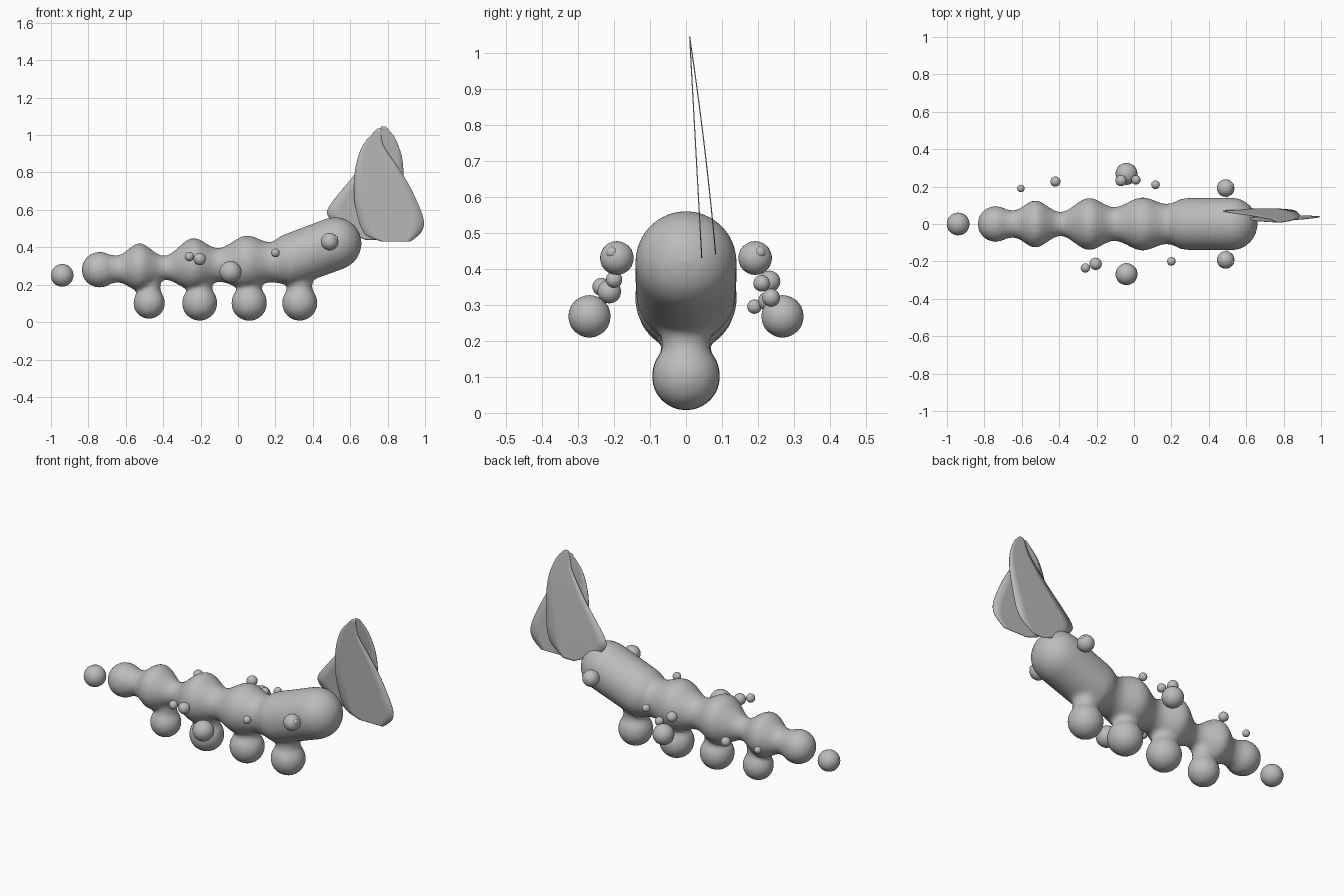
import bpy, bmesh, math
from mathutils import Vector, Matrix

cube = bpy.data.objects.get("Cube")
if cube:
    bpy.data.objects.remove(cube)

grey = bpy.data.materials.new("plain grey")
grey.use_nodes = True
grey.diffuse_color = (0.5, 0.5, 0.5, 1)
grey.node_tree.nodes["Principled BSDF"].inputs["Base Color"].default_value = (0.5, 0.5, 0.5, 1)


def finish(name, bm):
    bmesh.ops.recalc_face_normals(bm, faces=bm.faces)
    for f in bm.faces:
        f.smooth = True
    mesh = bpy.data.meshes.new(name)
    bm.to_mesh(mesh)
    bm.free()
    mesh.materials.append(grey)
    obj = bpy.data.objects.new(name, mesh)
    bpy.context.collection.objects.link(obj)
    return obj


def ball(bm, centre, r):
    bmesh.ops.create_icosphere(bm, subdivisions=3, radius=r, matrix=Matrix.Translation(centre))


def ball_object(name, centre, r):
    bm = bmesh.new()
    ball(bm, centre, r)
    finish(name, bm)


def spline(points, steps):
    """Smooth curve through points of any dimension."""
    pts = [Vector(p) for p in points]
    pts = [pts[0]] + pts + [pts[-1]]
    out = []
    for a, b, c, d in zip(pts, pts[1:], pts[2:], pts[3:]):
        for i in range(steps):
            t = i / steps
            out.append(0.5 * (2 * b + (c - a) * t + (2 * a - 5 * b + 4 * c - d) * t * t
                              + (3 * b - a - 3 * c + d) * t ** 3))
    return out + [pts[-1]]


def tube(bm, points, u, v, sides=32):
    """Closed tube through (x, y, z, radius) points, rings spanned by u and v."""
    rings = []
    for p in spline(points, 8):
        ring = []
        for i in range(sides):
            a = 2 * math.pi * i / sides
            ring.append(bm.verts.new(p.xyz + p.w * (math.cos(a) * u + math.sin(a) * v)))
        rings.append(ring)
    for r, s in zip(rings, rings[1:]):
        for i in range(sides):
            j = (i + 1) % sides
            bm.faces.new((r[i], r[j], s[j], s[i]))
    bm.faces.new(rings[0])
    bm.faces.new(rings[-1])


X, Y, Z = Vector((1, 0, 0)), Vector((0, 1, 0)), Vector((0, 0, 1))

# Segmented body with a rounded tail
body = bmesh.new()
segments = [(-.74, .28, .095), (-.635, .285, .074), (-.525, .295, .127), (-.39, .29, .064),
            (-.245, .31, .14), (-.105, .305, .09), (.04, .32, .143), (.17, .32, .108),
            (.29, .33, .14)]
tube(body, [(x, 0, z, r) for x, z, r in segments], Y, Z)
ball(body, (-.74, 0, .28), .097)

# Long head, tilted upwards
neck, crown = Vector((.29, 0, .335)), Vector((.52, 0, .42))
ball(body, neck, .14)
ball(body, crown, .142)
tube(body, [(*neck, .14), (*crown, .142)], Y, (crown - neck).cross(Y).normalized())

# Four stubby legs
for x, r in ((-.475, .086), (-.205, .096), (.06, .097), (.33, .096)):
    ball(body, (x, 0, .102), r)
    tube(body, [(x, 0, .1, r * .85), (x, 0, .2, r * .7), (x, 0, .28, r)], X, Y)

# Fuse body, head and legs into one soft skin
skin = finish("body_with_legs", body)
remesh = skin.modifiers.new("fuse", 'REMESH')
remesh.mode = 'VOXEL'
remesh.voxel_size = 0.012
remesh.use_smooth_shade = True
smooth = skin.modifiers.new("soften", 'SMOOTH')
smooth.factor = 0.5
smooth.iterations = 8

# Loose ball beyond the tail
ball_object("tail_ball", (-.94, 0, .25), .061)

# Mirrored eyes, pupils and large side balls
for side, s in (("left", 1), ("right", -1)):
    ball_object(side + "_eye", (.49, s * .192, .43), .047)
    ball_object(side + "_pupil", (.519, s * .205, .445), .017)
    ball_object(side + "_side_ball", (-.04, s * .268, .268), .059)

# Small balls scattered along both flanks
for i, (x, y, z, r) in enumerate([
        (-.26, -.235, .35, .025), (-.205, -.213, .337, .033), (.2, -.2, .37, .023),
        (-.605, .19, .295, .02), (-.42, .227, .31, .027), (-.07, .232, .365, .03),
        (.01, .236, .32, .025), (.115, .21, .36, .023)]):
    ball_object("flank_ball_%d" % (i + 1), (x, y, z), r)


# Two thin crossing petals behind the head
def petal(name, rows, lean, bend):
    """Sheet through (z, left x, right x) rows, leaning backwards below its tip."""
    bm = bmesh.new()
    lines = []
    for z, x0, x1 in spline(rows, 4):
        d = 1.045 - z
        y = .01 + lean * d - bend * d * d
        lines.append([bm.verts.new((x0 + (x1 - x0) * i / 6, y, z)) for i in range(7)])
    for a, b in zip(lines, lines[1:]):
        for i in range(6):
            bm.faces.new((a[i], a[i + 1], b[i + 1], b[i]))
    solid = finish(name, bm).modifiers.new("thickness", 'SOLIDIFY')
    solid.thickness = 0.003
    solid.offset = 0


petal("front_petal", [(1.035, .745, .765), (.95, .67, .775), (.85, .633, .84), (.75, .62, .905),
                      (.65, .622, .955), (.56, .64, .99), (.5, .66, .99), (.46, .69, .96),
                      (.43, .77, .92)], .055, 0)
petal("back_petal", [(1.045, .765, .79), (1, .75, .83), (.95, .735, .855), (.88, .69, .877),
                     (.79, .625, .885), (.7, .55, .88), (.61, .482, .87), (.56, .485, .86),
                     (.5, .55, .83), (.44, .68, .75)], .15, .05)
